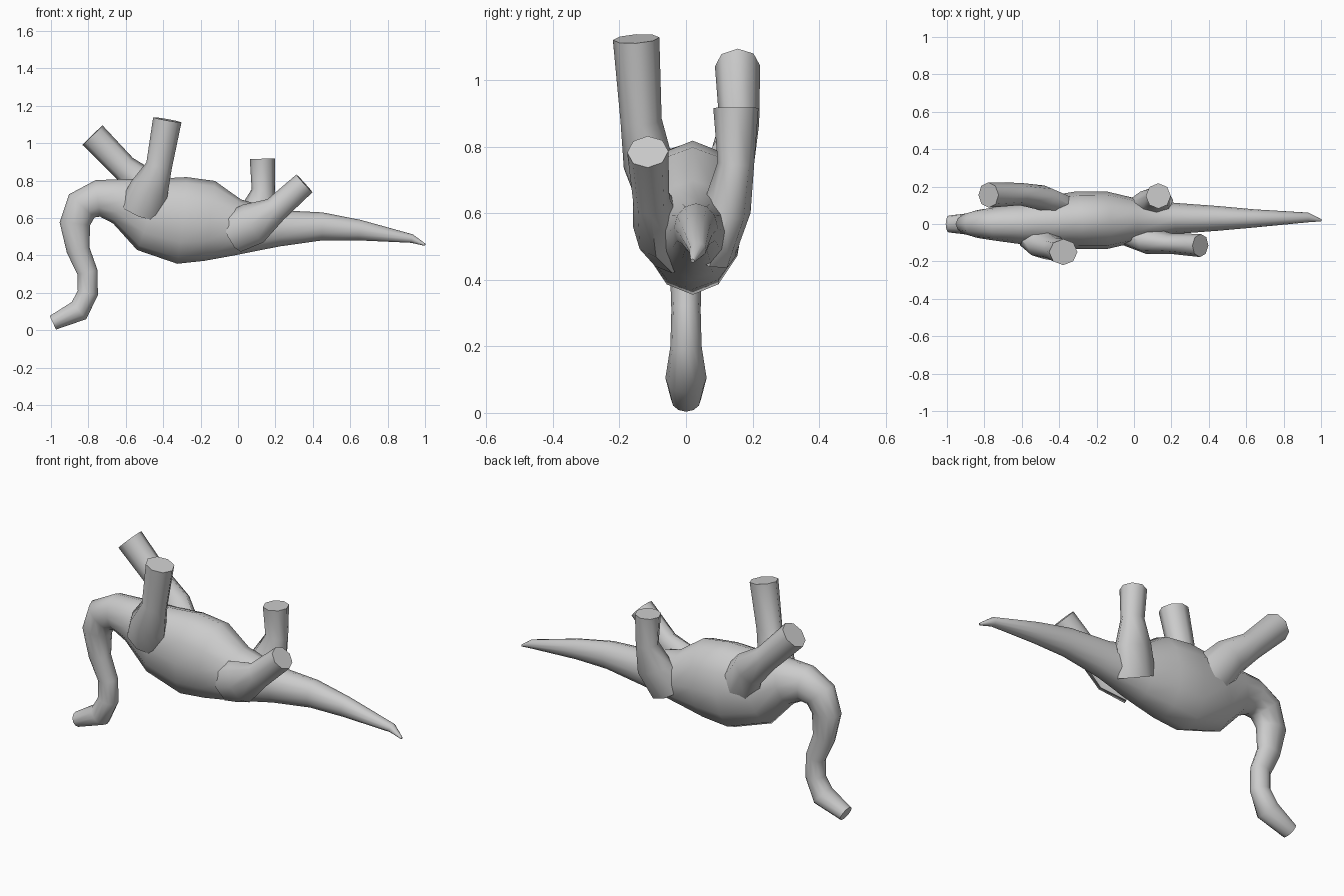
import bpy, bmesh, math
from mathutils import Vector


def loft(name, rings, sides):
    """Elliptical rings (x, y, z, half width in y, half height) skinned along a path."""
    bm = bmesh.new()
    centres = [Vector(r[:3]) for r in rings]
    loops = []
    for i, (x, y, z, w, h) in enumerate(rings):
        t = (centres[min(i + 1, len(rings) - 1)] - centres[max(i - 1, 0)]).normalized()
        side = Vector((0, 1, 0))
        side = (side - t * side.dot(t)).normalized()
        up = t.cross(side)
        loops.append([bm.verts.new(centres[i]
                      + side * w * math.sin(2 * math.pi * k / sides)
                      + up * h * math.cos(2 * math.pi * k / sides)) for k in range(sides)])
    for a, b in zip(loops, loops[1:]):
        for k in range(sides):
            n = (k + 1) % sides
            bm.faces.new((a[k], a[n], b[n], b[k]))
    bm.faces.new(loops[0])
    bm.faces.new(loops[-1])
    bmesh.ops.recalc_face_normals(bm, faces=bm.faces)
    me = bpy.data.meshes.new(name)
    bm.to_mesh(me)
    bm.free()
    ob = bpy.data.objects.new(name, me)
    bpy.context.collection.objects.link(ob)
    bpy.context.view_layer.objects.active = ob
    ob.select_set(True)
    bpy.ops.object.shade_smooth_by_angle(angle=math.radians(60))
    ob.select_set(False)


# Tail, torso, neck and head as one continuous skin
loft("body", [
    (1.00, 0.02, 0.457, 0.006, 0.006),
    (0.93, 0.035, 0.49, 0.026, 0.023),
    (0.65, 0.03, 0.535, 0.048, 0.055),
    (0.45, 0.03, 0.555, 0.066, 0.075),
    (0.22, 0.03, 0.545, 0.083, 0.097),
    (0.00, 0.02, 0.55, 0.120, 0.150),
    (-0.15, 0.02, 0.585, 0.155, 0.215),
    (-0.30, 0.02, 0.587, 0.155, 0.233),
    (-0.48, 0.01, 0.62, 0.135, 0.200),
    (-0.63, 0.00, 0.69, 0.105, 0.125),
    (-0.75, 0.00, 0.705, 0.088, 0.098),
    (-0.835, 0.00, 0.665, 0.075, 0.092),
    (-0.872, 0.00, 0.57, 0.060, 0.082),
    (-0.855, 0.00, 0.43, 0.048, 0.062),
    (-0.805, 0.00, 0.31, 0.044, 0.055),
    (-0.803, 0.00, 0.20, 0.047, 0.055),
    (-0.850, 0.00, 0.105, 0.062, 0.060),
    (-0.990, 0.00, 0.040, 0.045, 0.040),
], 12)

# Four raised legs, each from foot to hip
legs = {
    "front_leg_near": [
        (-0.378, -0.15, 1.125, 0.070, 0.077),
        (-0.422, -0.135, 0.88, 0.062, 0.070),
        (-0.475, -0.115, 0.755, 0.075, 0.105),
        (-0.52, -0.06, 0.64, 0.085, 0.120)],
    "front_leg_far": [
        (-0.778, 0.155, 1.043, 0.068, 0.075),
        (-0.61, 0.16, 0.87, 0.060, 0.070),
        (-0.49, 0.14, 0.77, 0.068, 0.095),
        (-0.40, 0.08, 0.64, 0.085, 0.120)],
    "rear_leg_far": [
        (0.13, 0.15, 0.917, 0.068, 0.067),
        (0.135, 0.15, 0.75, 0.055, 0.062),
        (0.11, 0.125, 0.62, 0.072, 0.105),
        (0.05, 0.07, 0.49, 0.080, 0.120)],
    "rear_leg_near": [
        (0.355, -0.115, 0.785, 0.062, 0.064),
        (0.20, -0.105, 0.645, 0.055, 0.070),
        (0.08, -0.09, 0.57, 0.072, 0.115),
        (-0.03, -0.04, 0.52, 0.080, 0.110)],
}
for name, rings in legs.items():
    loft(name, rings, 8)
